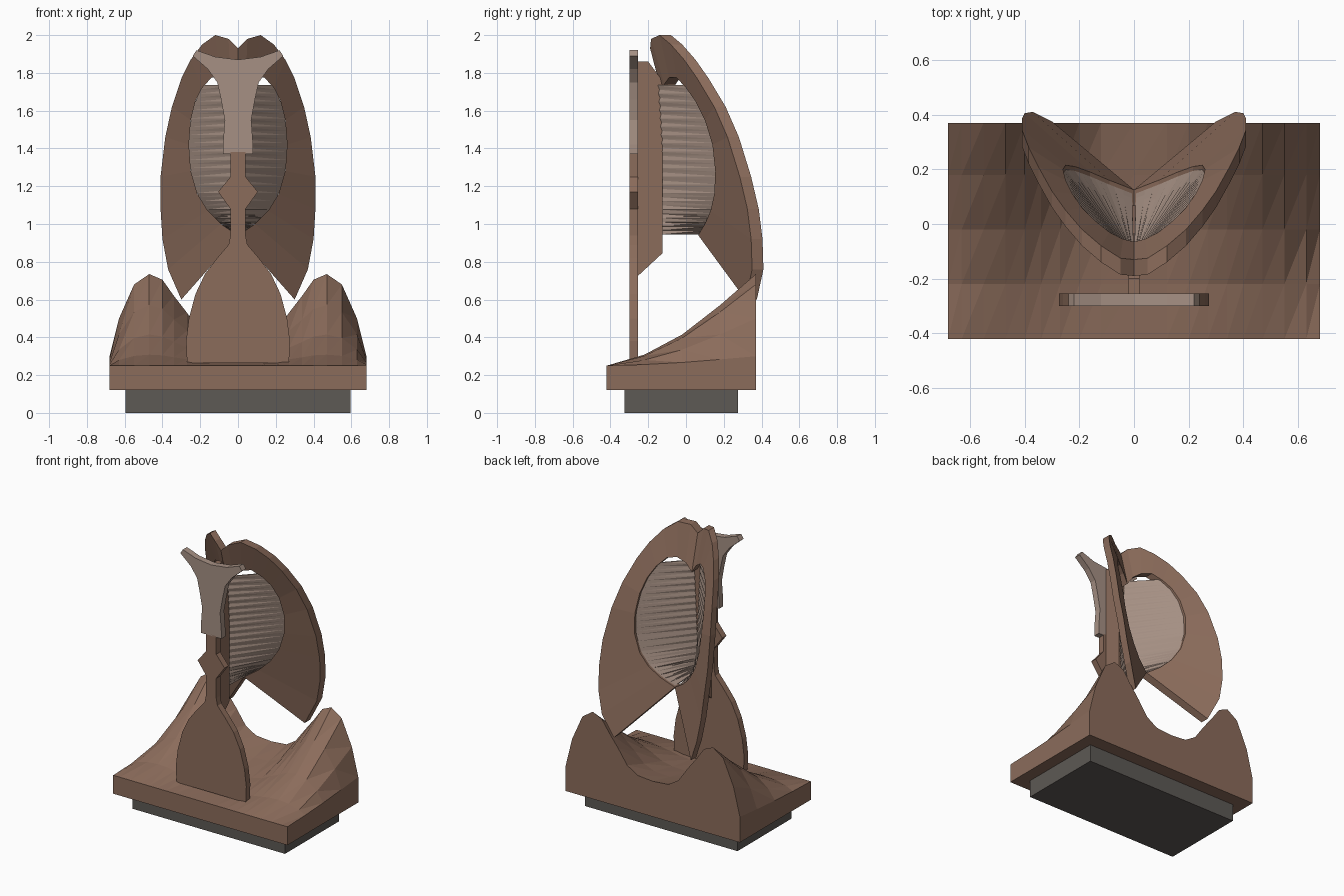
import bpy, bmesh

if "Cube" in bpy.data.objects:
    bpy.data.objects.remove(bpy.data.objects["Cube"])


def material(name, rgb):
    m = bpy.data.materials.new(name)
    m.diffuse_color = (*rgb, 1)
    m.use_nodes = True
    m.node_tree.nodes["Principled BSDF"].inputs["Base Color"].default_value = m.diffuse_color
    return m


BROWN = material("bronze_brown", (0.26, 0.15, 0.105))
PALE = material("pale_bronze", (0.38, 0.28, 0.23))
DARK = material("dark_stone", (0.11, 0.10, 0.09))


def make(name, verts, faces, mat, mirror=False):
    mesh = bpy.data.meshes.new(name)
    bm = bmesh.new()
    vs = [bm.verts.new(v) for v in verts]
    for f in faces:
        bm.faces.new([vs[i] for i in f])
    bmesh.ops.recalc_face_normals(bm, faces=bm.faces)
    bm.to_mesh(mesh)
    bm.free()
    mesh.materials.append(mat)
    ob = bpy.data.objects.new(name, mesh)
    bpy.context.collection.objects.link(ob)
    if mirror:
        ob.modifiers.new("mirror", 'MIRROR')
    return ob


def prism(name, front, back, mat):
    """Closed solid between two matching outlines."""
    n = len(front)
    faces = [range(n), range(2 * n - 1, n - 1, -1)]
    faces += [(i, (i + 1) % n, n + (i + 1) % n, n + i) for i in range(n)]
    return make(name, front + back, faces, mat)


def plate(name, half, y0, y1, mat):
    """Symmetric upright plate from a right-hand half outline (x, z)."""
    outline = half + [(-x, z) for x, z in reversed(half) if x > 0]
    return prism(name, [(x, y0, z) for x, z in outline],
                 [(x, y1, z) for x, z in outline], mat)


# Plinth
box = [(-0.595, -0.325), (0.595, -0.325), (0.595, 0.275), (-0.595, 0.275)]
prism("plinth", [(x, y, 0) for x, y in box], [(x, y, 0.125) for x, y in box], DARK)

# Rocky base: a back ridge outline fading to flat at the front
ridge = [(0, .37), (.12, .38), (.2, .43), (.27, .53), (.34, .62), (.4, .705),
         (.47, .735), (.55, .68), (.63, .5), (.68, .3)]
ridge = [(-x, z) for x, z in reversed(ridge[1:])] + ridge
rows = [(-.42, 0), (-.22, .12), (-.02, .34), (.18, .66), (.37, 1)]
nx, ny = len(ridge), len(rows)
verts = [(x, y, .25 + (z - .25) * k) for y, k in rows for x, z in ridge]
faces = []
for j in range(ny - 1):
    for i in range(nx - 1):
        a = j * nx + i
        faces += [(a, a + 1, a + nx + 1), (a, a + nx + 1, a + nx)]
c = len(verts)
verts += [(-.68, -.42, .12), (.68, -.42, .12), (.68, .37, .12), (-.68, .37, .12)]
last = (ny - 1) * nx
faces += [(c, c + 1, c + 2, c + 3),
          [c, c + 1] + list(range(nx - 1, -1, -1)),
          [c + 3, c + 2] + list(range(last + nx - 1, last - 1, -1)),
          [c, c + 3] + [j * nx for j in range(ny - 1, -1, -1)],
          [c + 1, c + 2] + [j * nx + nx - 1 for j in range(ny - 1, -1, -1)]]
make("rocky_base", verts, faces, BROWN)

# Flat standing figure: skirted body and flared head
plate("figure_body", [(.27, .265), (.275, .38), (.26, .5), (.225, .63), (.175, .735),
                      (.11, .82), (.05, .89), (.04, .94), (.04, 1.08), (.105, 1.17),
                      (.04, 1.25), (.04, 1.38)], -.30, -.255, BROWN)
plate("figure_head", [(.04, 1.37), (.08, 1.37), (.08, 1.42), (.07, 1.55), (.09, 1.66),
                      (.11, 1.75), (.16, 1.82), (.24, 1.89), (.22, 1.92), (.12, 1.885),
                      (0, 1.87)], -.30, -.255, PALE)

# Spine rib joining the figure to the strings and wings
rib = [(-.26, .72), (-.125, .845), (-.125, 1.76), (-.2, 1.86), (-.26, 1.86)]
prism("spine_rib", [(-.02, y, z) for y, z in rib], [(.02, y, z) for y, z in rib], BROWN)

# Curved wings, swept between an outer edge and the opening edge
outer = [(0, -.19, 1.93), (.05, -.185, 1.98), (.12, -.14, 2.0), (.19, -.08, 1.95),
         (.25, -.01, 1.87), (.30, .06, 1.77), (.35, .15, 1.62), (.385, .22, 1.46),
         (.41, .285, 1.25), (.41, .325, 1.08), (.40, .345, .92), (.37, .35, .76),
         (.3, .315, .6)]
inner = [(0, -.125, 1.68), (.04, -.115, 1.74), (.09, -.09, 1.775), (.14, -.05, 1.775),
         (.19, 0, 1.72), (.225, .05, 1.65), (.25, .1, 1.55), (.26, .14, 1.42),
         (.25, .155, 1.28), (.215, .15, 1.16), (.16, .13, 1.07), (.09, .1, 1.0),
         (0, .065, .94)]
T = .06
verts, faces = [], []
for (x, y, z), (u, v, w) in zip(outer, inner):
    verts += [(x, y, z), (u, v, w), (u, v + T, w), (x, y + T, z)]
for i in range(len(outer) - 1):
    for k in range(4):
        a, b = 4 * i + k, 4 * i + (k + 1) % 4
        faces.append((a, b, b + 4, a + 4))
faces.append(range(len(verts) - 4, len(verts)))
make("wings", verts, faces, BROWN, mirror=True)


# Pleated string panels from the spine out to the opening edge
def rim(z):
    pts = inner[4:]
    for p, q in zip(pts, pts[1:]):
        if p[2] >= z >= q[2]:
            t = (p[2] - z) / (p[2] - q[2])
            return p[0] + t * (q[0] - p[0]), p[1] + t * (q[1] - p[1]) + .03
    return pts[0][0], pts[0][1] + .03


N = 36
verts, faces = [], []
for i in range(N + 1):
    s = i / N
    z = 1.735 - .79 * s
    rx, ry = rim(z)
    y = -.17 + .04 * s + .008 * (i % 2)
    verts += [(0, y, z), (rx, ry, z), (rx, ry + .014, z), (0, y + .014, z)]
for i in range(N):
    for k in (0, 1, 2):
        a, b = 4 * i + k, 4 * i + k + 1
        faces += [(a, b, b + 4), (a, b + 4, a + 4)]
faces += [(0, 1, 2, 3), (4 * N, 4 * N + 1, 4 * N + 2, 4 * N + 3)]
make("string_panels", verts, faces, PALE, mirror=True)
